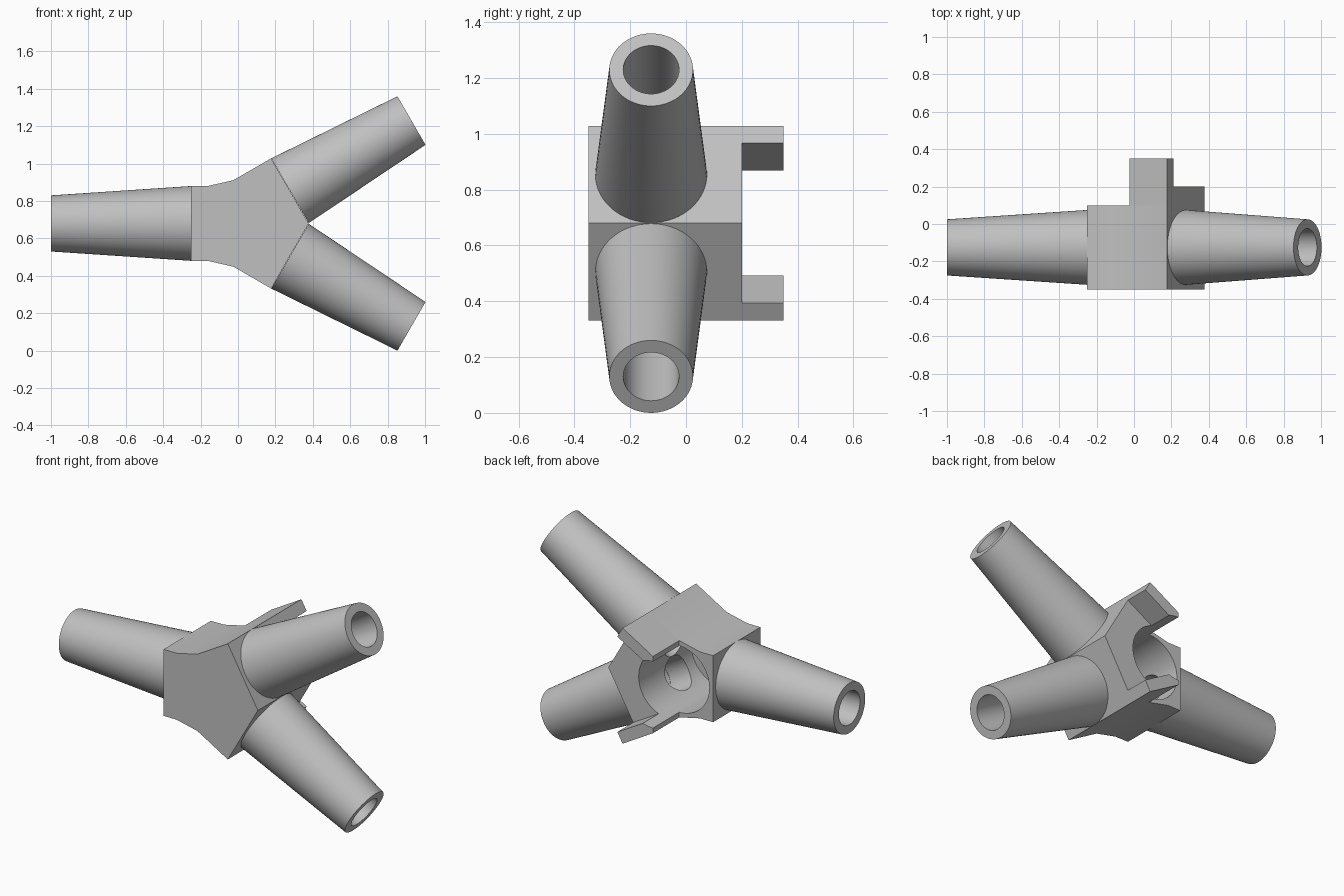
import bpy, bmesh, math
from mathutils import Vector, Matrix

cube = bpy.data.objects.get("Cube")
if cube:
    bpy.data.objects.remove(cube, do_unlink=True)

CENTRE = Vector((-0.025, -0.125, 0.68))   # where the three arm axes meet
HOLE = 0.1
SIDES = 64

grey = bpy.data.materials.new("plain grey")
grey.use_nodes = True
grey.diffuse_color = (0.53, 0.53, 0.53, 1)
grey.node_tree.nodes["Principled BSDF"].inputs["Base Color"].default_value = grey.diffuse_color


def make_object(name, bm):
    bmesh.ops.recalc_face_normals(bm, faces=bm.faces)
    mesh = bpy.data.meshes.new(name)
    bm.to_mesh(mesh)
    bm.free()
    mesh.materials.append(grey)
    obj = bpy.data.objects.new(name, mesh)
    bpy.context.collection.objects.link(obj)
    return obj


def prism(name, outline, y0, y1):
    """Extrude an (x, z) outline, given relative to the centre, along y."""
    bm = bmesh.new()
    face = bm.faces.new([bm.verts.new((CENTRE.x + x, y0, CENTRE.z + z)) for x, z in outline])
    out = bmesh.ops.extrude_face_region(bm, geom=[face])
    moved = [v for v in out["geom"] if isinstance(v, bmesh.types.BMVert)]
    bmesh.ops.translate(bm, verts=moved, vec=(0, y1 - y0, 0))
    return make_object(name, bm)


def lathe(name, profile, axis):
    """Spin a (radius, distance) profile around an axis through the centre."""
    bm = bmesh.new()
    turn = axis.to_track_quat('Z', 'Y').to_matrix().to_4x4()
    verts = [bm.verts.new((r, 0, d)) for r, d in profile]
    edges = [bm.edges.new(pair) for pair in zip(verts, verts[1:])]
    bmesh.ops.spin(bm, geom=verts + edges, cent=(0, 0, 0), axis=(0, 0, 1),
                   angle=2 * math.pi, steps=SIDES, use_duplicate=False)
    bmesh.ops.remove_doubles(bm, verts=bm.verts, dist=0.0001)
    bmesh.ops.transform(bm, matrix=Matrix.Translation(CENTRE) @ turn, verts=bm.verts)
    return make_object(name, bm)


def combine(target, tool, operation):
    mod = target.modifiers.new(operation, 'BOOLEAN')
    mod.operation, mod.solver, mod.object = operation, 'EXACT', tool
    bpy.context.view_layer.objects.active = target
    bpy.ops.object.modifier_apply(modifier=mod.name)
    bpy.data.objects.remove(tool, do_unlink=True)


def smooth(obj):
    bpy.ops.object.select_all(action='DESELECT')
    obj.select_set(True)
    bpy.context.view_layer.objects.active = obj
    bpy.ops.object.shade_smooth_by_angle(angle=math.radians(20))


def mirrored(half):
    return half + [(x, -z) for x, z in reversed(half)]


# Hub: shallow full body plus a deeper part on the forked side
fork = [(0, 0.231), (0.202, 0.348)]
tip = (0.402, 0)
shoulder = [(-0.225, 0.2), (-0.138, 0.2)]
hub = prism("hub", shoulder + fork + [tip] + [(x, -z) for x, z in reversed(shoulder + fork)], -0.35, 0.1)
combine(hub, prism("fork_step", fork + [tip] + [(x, -z) for x, z in reversed(fork)], 0.1, 0.2), 'UNION')

# Rear tabs above and below
for side in (1, -1):
    tab = [(x, z * side) for x, z in fork + [(0.237, 0.287), (0, 0.15)]]
    combine(hub, prism("tab", tab, 0.2, 0.35), 'UNION')

# Blind round socket, open at the back
combine(hub, lathe("socket", [(0, -0.175), (0.2, -0.175), (0.2, 0.6), (0, 0.6)], Vector((0, 1, 0))), 'DIFFERENCE')

# Three tapered tubes and the passages joining them to the socket
for name, angle, start in (("side_arm", 180, 0.225), ("upper_arm", 30, 0.35), ("lower_arm", -30, 0.35)):
    a = math.radians(angle)
    axis = Vector((math.cos(a), 0, math.sin(a)))
    combine(hub, lathe("passage", [(0, 0.05), (HOLE, 0.05), (HOLE, start + 0.1), (0, start + 0.1)], axis), 'DIFFERENCE')
    end = start + 0.75
    arm = lathe(name, [(HOLE, start), (0.2, start), (0.15, end), (HOLE, end), (HOLE, start)], axis)
    smooth(arm)

smooth(hub)
